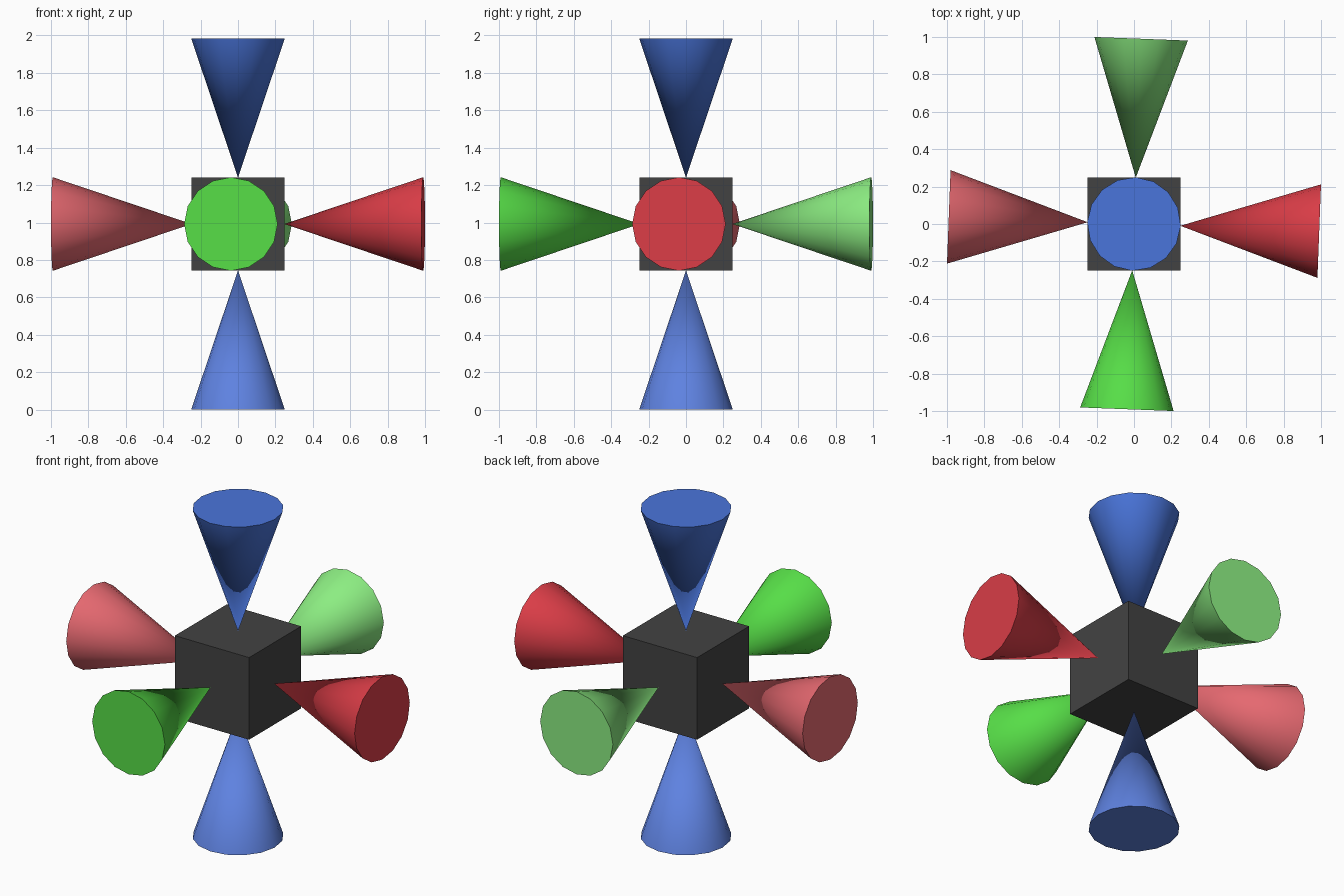
import bpy
from math import radians
from mathutils import Matrix, Vector

if "Cube" in bpy.data.objects:
    bpy.data.objects.remove(bpy.data.objects["Cube"])

CZ = 0.992          # height of the centre
HALF = 0.248        # cube half size and cone radius
REACH = 0.991       # distance from centre to each cone base
TWIST = Matrix.Rotation(radians(-2.2), 4, 'Z')


def paint(ob, name, srgb):
    mat = bpy.data.materials.new(name)
    mat.diffuse_color = [((c + 0.055) / 1.055) ** 2.4 for c in srgb] + [1]
    mat.use_nodes = True
    mat.node_tree.nodes["Principled BSDF"].inputs["Base Color"].default_value = mat.diffuse_color
    ob.data.materials.append(mat)


# Central dark cube
bpy.ops.mesh.primitive_cube_add(size=2 * HALF, location=(0, 0, CZ))
cube = bpy.context.object
cube.name = "centre_cube"
paint(cube, "dark_grey", (0.26, 0.26, 0.26))


# Cone with its tip on a cube face and its flat base pointing outwards
def axis_cone(name, direction, colour):
    d = Vector(direction)
    bpy.ops.mesh.primitive_cone_add(vertices=16, radius1=HALF + 0.002, radius2=0,
                                    depth=REACH - HALF)
    ob = bpy.context.object
    ob.name = name
    bpy.ops.object.shade_smooth_by_angle(angle=radians(40))
    turn = Vector((0, 0, -1)).rotation_difference(d).to_matrix().to_4x4()
    place = Matrix.Translation(d * (REACH + HALF) / 2)
    ob.matrix_world = Matrix.Translation((0, 0, CZ)) @ TWIST @ place @ turn
    paint(ob, name + "_colour", colour)


axis_cone("right_cone", (1, 0, 0), (0.86, 0.24, 0.28))
axis_cone("left_cone", (-1, 0, 0), (0.90, 0.41, 0.44))
axis_cone("front_cone", (0, -1, 0), (0.34, 0.87, 0.28))
axis_cone("back_cone", (0, 1, 0), (0.55, 0.93, 0.51))
axis_cone("top_cone", (0, 0, 1), (0.29, 0.46, 0.86))
axis_cone("bottom_cone", (0, 0, -1), (0.37, 0.51, 0.88))
